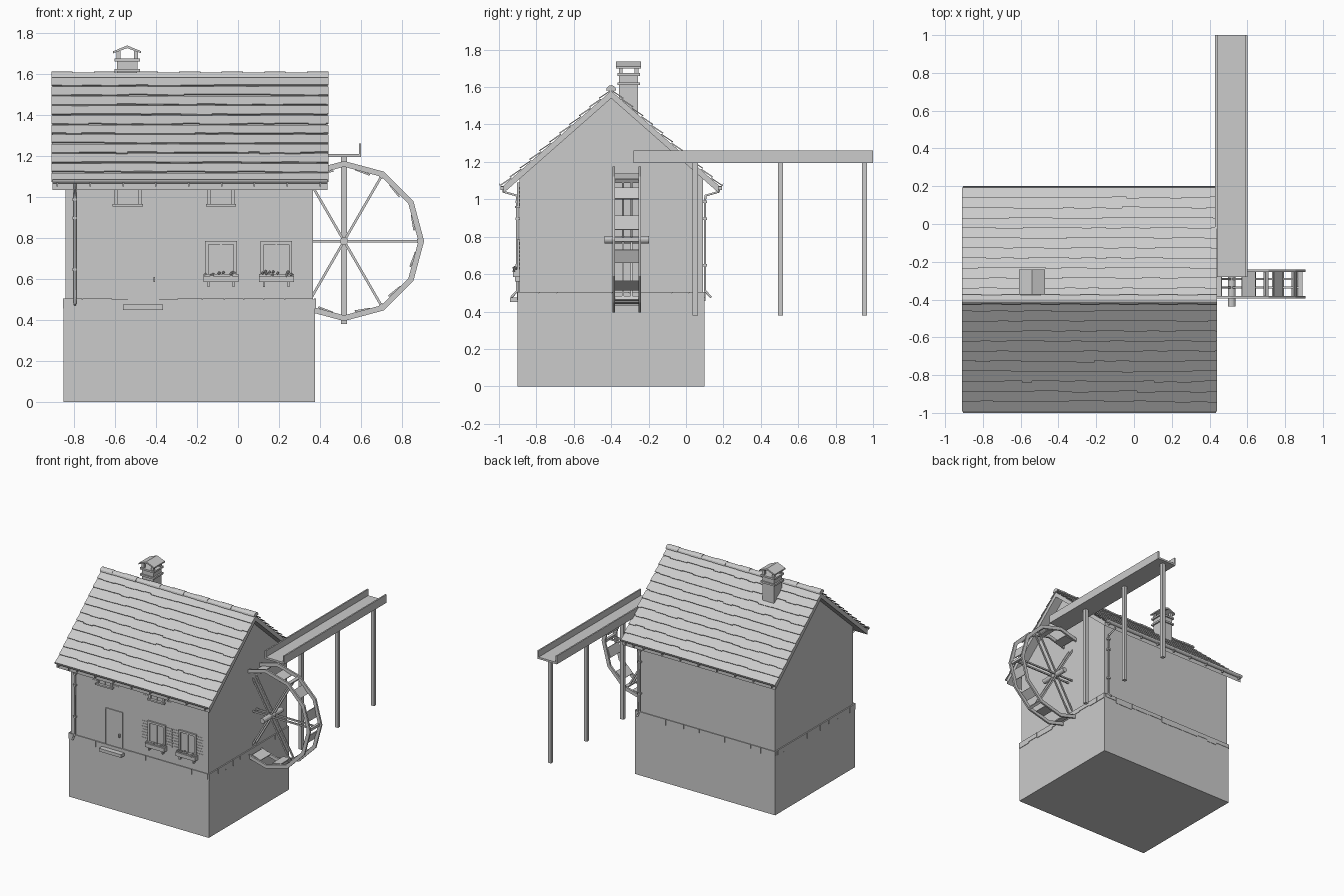
import bpy, bmesh, math, random
from mathutils import Matrix, Vector

random.seed(4)
if "Cube" in bpy.data.objects:
    bpy.data.objects.remove(bpy.data.objects["Cube"])

grey = bpy.data.materials.new("plain grey")
grey.use_nodes = True
grey.diffuse_color = (0.6, 0.6, 0.6, 1)
grey.node_tree.nodes["Principled BSDF"].inputs["Base Color"].default_value = (0.6, 0.6, 0.6, 1)

RIDGE_Y, SLOPE = -0.4, 0.88
FRONT = -0.89


def finish(name, bm):
    bmesh.ops.recalc_face_normals(bm, faces=bm.faces)
    mesh = bpy.data.meshes.new(name)
    bm.to_mesh(mesh)
    bm.free()
    mesh.materials.append(grey)
    ob = bpy.data.objects.new(name, mesh)
    bpy.context.collection.objects.link(ob)
    return ob


def box(bm, x0, x1, y0, y1, z0, z1, mat=Matrix()):
    m = Matrix.Translation(((x0 + x1) / 2, (y0 + y1) / 2, (z0 + z1) / 2))
    m = mat @ m @ Matrix.Diagonal((x1 - x0, y1 - y0, z1 - z0, 1))
    bmesh.ops.create_cube(bm, size=1, matrix=m)


def boxes(name, *dims):
    bm = bmesh.new()
    for d in dims:
        box(bm, *d)
    return finish(name, bm)


def extrude_x(bm, profile, x0, x1):
    """Extrude a closed (y, z) profile along x."""
    face = bm.faces.new([bm.verts.new((x0, y, z)) for y, z in profile])
    ext = bmesh.ops.extrude_face_region(bm, geom=[face])["geom"]
    bmesh.ops.translate(bm, vec=(x1 - x0, 0, 0),
                        verts=[v for v in ext if isinstance(v, bmesh.types.BMVert)])


def roof_z(d, drop=0.0):
    return 1.58 - drop - SLOPE * abs(d)


# Stone base with a course of cap stones
boxes("base", (-0.85, 0.375, -0.9, 0.1, 0, 0.5))
bm = bmesh.new()
for x in (-0.85, 0.375):
    y = -0.9
    while y < 0.09:
        w = min(random.uniform(0.06, 0.12), 0.1 - y)
        box(bm, x - 0.004, x + 0.004, y, y + w - 0.002, random.uniform(0.455, 0.475), 0.504)
        y += w
for y in (-0.9, 0.1):
    x = -0.85
    while x < 0.365:
        w = min(random.uniform(0.08, 0.16), 0.375 - x)
        if y > 0 or x + w < -0.54 or x > -0.38:
            box(bm, x, x + w - 0.002, y - 0.003, y + 0.003, random.uniform(0.455, 0.475), 0.504)
        x += w
finish("cap_stones", bm)

# Walls with gables
bm = bmesh.new()
extrude_x(bm, [(FRONT, 0.49), (0.09, 0.49), (0.09, roof_z(0.49, 0.02)),
               (RIDGE_Y, roof_z(0, 0.02)), (FRONT, roof_z(0.49, 0.02))], -0.84, 0.365)
finish("walls", bm)

# Roof boards
bm = bmesh.new()
e = 0.575
extrude_x(bm, [(RIDGE_Y - e, roof_z(e)), (RIDGE_Y, roof_z(0)), (RIDGE_Y + e, roof_z(e)),
               (RIDGE_Y + e, roof_z(e, 0.04)), (RIDGE_Y, roof_z(0, 0.04)),
               (RIDGE_Y - e, roof_z(e, 0.04))], -0.905, 0.435)
finish("roof_boards", bm)

# Shingles in overlapping ragged rows
bm = bmesh.new()
angle = math.atan(SLOPE)
rows, length = 11, 0.585 / math.cos(angle)
pitch = length / rows
for side in (0, math.pi):
    place = (Matrix.Translation((0, RIDGE_Y, roof_z(0))) @ Matrix.Rotation(side, 4, 'Z')
             @ Matrix.Rotation(-angle, 4, 'X'))
    flip = -1 if side else 1
    for r in range(rows):
        x = -0.91
        while x < 0.435:
            w = min(random.uniform(0.05, 0.1), 0.44 - x)
            low = (r + 1) * pitch + (random.uniform(-0.005, 0.005) if r < rows - 1 else 0)
            tilt = Matrix.Translation((0, r * pitch, 0)) @ Matrix.Rotation(0.13, 4, 'X')
            a, b = sorted((flip * x, flip * (x + w)))
            box(bm, a, b, 0, low - r * pitch, 0, 0.006,
                Matrix.Translation((0, RIDGE_Y, roof_z(0))) @ Matrix.Rotation(side, 4, 'Z')
                @ Matrix.Rotation(-angle, 4, 'X') @ tilt)
            x += w
finish("shingles", bm)

# Round ridge tiles
bm = bmesh.new()
n, step = 13, 1.35 / 13
for i in range(n):
    radius = 0.024 if i % 2 else 0.027
    arc = [(RIDGE_Y + radius * math.cos(k * math.pi / 6), 1.583 + radius * math.sin(k * math.pi / 6))
           for k in range(7)]
    extrude_x(bm, arc, -0.91 + i * step, -0.91 + (i + 1) * step)
finish("ridge_tiles", bm)

# Gutters, brackets and downpipes
for name, s, px in (("front", -1, -0.795), ("back", 1, 0.335)):
    bm = bmesh.new()
    cy, cz = RIDGE_Y + s * 0.58, 1.085
    ring = [(math.cos(math.pi * k / 6), -math.sin(math.pi * k / 6)) for k in range(7)]
    extrude_x(bm, [(cy + 0.02 * c, cz + 0.02 * t) for c, t in ring]
              + [(cy + 0.017 * c, cz + 0.017 * t) for c, t in reversed(ring)], -0.905, 0.435)
    for i in range(9):
        x = -0.88 + i * 0.16
        box(bm, x - 0.004, x + 0.004, cy - 0.012, cy + 0.012, 1.05, 1.07)
    finish(name + "_gutter", bm)
    curve = bpy.data.curves.new(name + "_downpipe", 'CURVE')
    curve.dimensions = '3D'
    curve.bevel_depth, curve.bevel_resolution = 0.007, 1
    curve.use_fill_caps = True
    path = [(0.58, 1.07), (0.575, 1.04), (0.505, 1.02), (0.502, 1.0), (0.502, 0.51), (0.535, 0.475)]
    spline = curve.splines.new('POLY')
    spline.points.add(len(path) - 1)
    for p, (d, z) in zip(spline.points, path):
        p.co = (px, RIDGE_Y + s * d, z, 1)
    curve.materials.append(grey)
    pipe = bpy.data.objects.new(name + "_downpipe", curve)
    bpy.context.collection.objects.link(pipe)
    py = RIDGE_Y + s * 0.5
    boxes(name + "_pipe_clips", *[(px - 0.011, px + 0.011, py - 0.012, py + 0.012, z, z + 0.014)
                                  for z in (0.64, 0.89, 0.98)])


# Windows
def window(name, cx, half, z0, z1):
    f, y = 0.016, FRONT
    boxes(name + "_frame",
          (cx - half, cx - half + f, y - 0.013, y, z0, z1),
          (cx + half - f, cx + half, y - 0.013, y, z0, z1),
          (cx - half, cx + half, y - 0.013, y, z1 - f, z1),
          (cx - half - 0.008, cx + half + 0.008, y - 0.024, y, z0 - 0.012, z0),
          (cx - 0.004, cx + 0.004, y - 0.008, y, z0, z1),
          (cx - half, cx + half, y - 0.003, y, z0, z1))
    # Louvred shutters
    slats = []
    for s in (-1, 1):
        a, b = sorted((cx + s * half, cx + s * (half + 0.055)))
        count = int((z1 - z0) / 0.022)
        slats += [(a, b, y - 0.003, y, z0 + i * 0.022, z0 + i * 0.022 + 0.014) for i in range(count)]
    boxes(name + "_shutters", *slats)


for side, cx in (("left", -0.083), ("right", 0.187)):
    window(side + "_lower_window", cx, 0.077, 0.625, 0.785)
    # Flower box on brackets
    boxes(side + "_flower_box", (cx - 0.085, cx + 0.085, FRONT - 0.035, FRONT, 0.585, 0.615),
          *[(cx + s - 0.005, cx + s + 0.005, FRONT - 0.025, FRONT, 0.56, 0.59) for s in (-0.06, 0.06)])
    bm = bmesh.new()
    for i in range(14):
        p = (cx + random.uniform(-0.078, 0.078), FRONT - random.uniform(0.008, 0.032),
             random.uniform(0.612, 0.638))
        bmesh.ops.create_icosphere(bm, subdivisions=1, radius=0.008, matrix=Matrix.Translation(p))
    finish(side + "_flowers", bm)
for side, cx in (("left", -0.537), ("right", -0.083)):
    window(side + "_upper_window", cx, 0.066, 0.965, 1.09)

# Door, handle and doorstep
boxes("door", (-0.53, -0.39, FRONT - 0.004, FRONT, 0.475, 0.78))
boxes("door_trim", *[(x, x + 0.006, FRONT - 0.007, FRONT, 0.5, 0.786) for x in (-0.536, -0.39)],
      (-0.536, -0.384, FRONT - 0.007, FRONT, 0.78, 0.786))
boxes("door_handle", (-0.412, -0.404, FRONT - 0.018, FRONT, 0.585, 0.61))
boxes("doorstep", (-0.56, -0.365, -0.94, -0.89, 0.45, 0.475))

# Chimney with collars, posts and a gabled cap
cx, cy = -0.54, -0.307
boxes("chimney", (cx - 0.05, cx + 0.05, cy - 0.05, cy + 0.05, 1.4, 1.665),
      *[(cx - 0.062, cx + 0.062, cy - 0.06, cy + 0.06, z, z + 0.014) for z in (1.61, 1.66)],
      *[(cx + sx - 0.01, cx + sx + 0.01, cy + sy - 0.01, cy + sy + 0.01, 1.67, 1.71)
        for sx in (-0.042, 0.042) for sy in (-0.042, 0.042)])
bm = bmesh.new()
extrude_x(bm, [(-0.068, 1.7), (0, 1.725), (0.068, 1.7), (0.068, 1.71), (0, 1.738), (-0.068, 1.71)],
          -0.067, 0.067)
cap = finish("chimney_cap", bm)
cap.rotation_euler.z = math.pi / 2
cap.location = (cx, cy, 0)

# Water wheel
hub = Matrix.Translation((0.517, -0.317, 0.785))


def spin(a):
    return hub @ Matrix.Rotation(math.radians(a), 4, 'Y')


bm = bmesh.new()
for y in (-0.07, 0.07):
    loops = []
    for radius in (0.39, 0.362):
        for dy in (-0.007, 0.007):
            loops.append([bm.verts.new(spin(30 * k) @ Vector((radius, y + dy, 0))) for k in range(12)])
    o0, o1, i0, i1 = loops
    for k in range(12):
        j = (k + 1) % 12
        for p, q in ((o0, o1), (o1, i1), (i1, i0), (i0, o0)):
            bm.faces.new((p[k], p[j], q[j], q[k]))
finish("wheel_rims", bm)
bm = bmesh.new()
for k in range(6):
    for y in (-0.02, 0.025):
        box(bm, 0, 0.37, y - 0.005, y + 0.005, -0.006, 0.006, spin(60 * k))
    box(bm, 0.355, 0.375, -0.07, 0.07, -0.01, 0.01, spin(60 * k))
finish("wheel_spokes", bm)
bm = bmesh.new()
for k in range(12):
    tilt = Matrix.Translation((0.347, 0, 0)) @ Matrix.Rotation(0.1, 4, 'Y')
    box(bm, -0.004, 0.004, -0.066, 0.066, -0.038, 0.038, spin(15 + 30 * k) @ tilt)
finish("wheel_paddles", bm)
bm = bmesh.new()
bmesh.ops.create_cone(bm, cap_ends=True, segments=12, radius1=0.02, radius2=0.02, depth=0.24,
                      matrix=hub @ Matrix.Rotation(math.pi / 2, 4, 'X'))
finish("wheel_axle", bm)

# Water flume on posts
boxes("flume", (0.43, 0.6, -0.28, 1.0, 1.195, 1.21),
      (0.43, 0.441, -0.28, 1.0, 1.195, 1.26), (0.589, 0.6, -0.28, 1.0, 1.195, 1.26))
boxes("flume_posts", *[(0.503, 0.531, y - 0.014, y + 0.014, 0.38, 1.2) for y in (0.05, 0.505, 0.955)])
